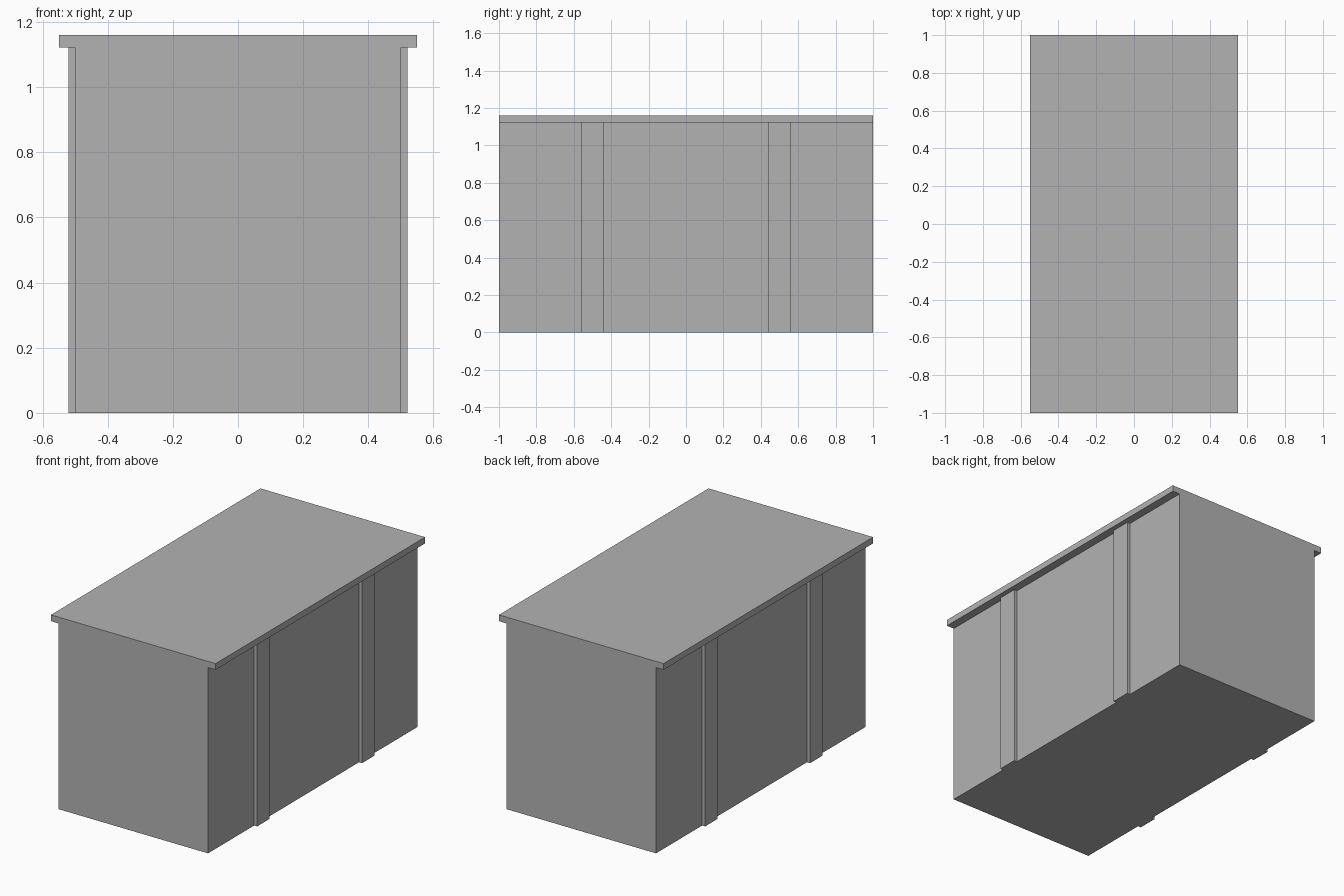
import bpy
import bmesh
from mathutils import Vector

HALF_LENGTH = 1.0
BODY_X, RIB_X, LID_X = 0.50, 0.52, 0.55
LID_BOTTOM, LID_TOP = 1.122, 1.16

cube = bpy.data.objects.get("Cube")
if cube:
    bpy.data.objects.remove(cube, do_unlink=True)

# Single plain grey material
grey = bpy.data.materials.new("plain_grey")
grey.use_nodes = True
colour = (0.45, 0.45, 0.45, 1.0)
grey.diffuse_color = colour
grey.node_tree.nodes["Principled BSDF"].inputs["Base Color"].default_value = colour


def extrude_profile(name, profile, y_start, y_end):
    """Extrude a closed (x, z) outline along y into a flat-shaded solid."""
    bm = bmesh.new()
    face = bm.faces.new([bm.verts.new((x, y_start, z)) for x, z in profile])
    result = bmesh.ops.extrude_face_region(bm, geom=[face], use_keep_orig=True)
    moved = [v for v in result["geom"] if isinstance(v, bmesh.types.BMVert)]
    bmesh.ops.translate(bm, verts=moved, vec=Vector((0, y_end - y_start, 0)))
    bmesh.ops.recalc_face_normals(bm, faces=bm.faces[:])
    mesh = bpy.data.meshes.new(name)
    bm.to_mesh(mesh)
    bm.free()
    mesh.materials.append(grey)
    obj = bpy.data.objects.new(name, mesh)
    bpy.context.collection.objects.link(obj)
    return obj


# Box body with overhanging lid, flush at both ends
half = [(BODY_X, 0), (BODY_X, LID_BOTTOM), (LID_X, LID_BOTTOM), (LID_X, LID_TOP)]
outline = half + [(-x, z) for x, z in reversed(half)]
extrude_profile("body_and_lid", outline, -HALF_LENGTH, HALF_LENGTH)

# Two shallow upright ribs on each long side
for side, side_name in ((1, "left"), (-1, "right")):
    for y, end_name in ((-0.5, "front"), (0.5, "back")):
        rib = [(side * BODY_X, 0), (side * RIB_X, 0),
               (side * RIB_X, LID_BOTTOM), (side * BODY_X, LID_BOTTOM)]
        extrude_profile(f"{side_name}_{end_name}_rib", rib, y - 0.06, y + 0.06)
